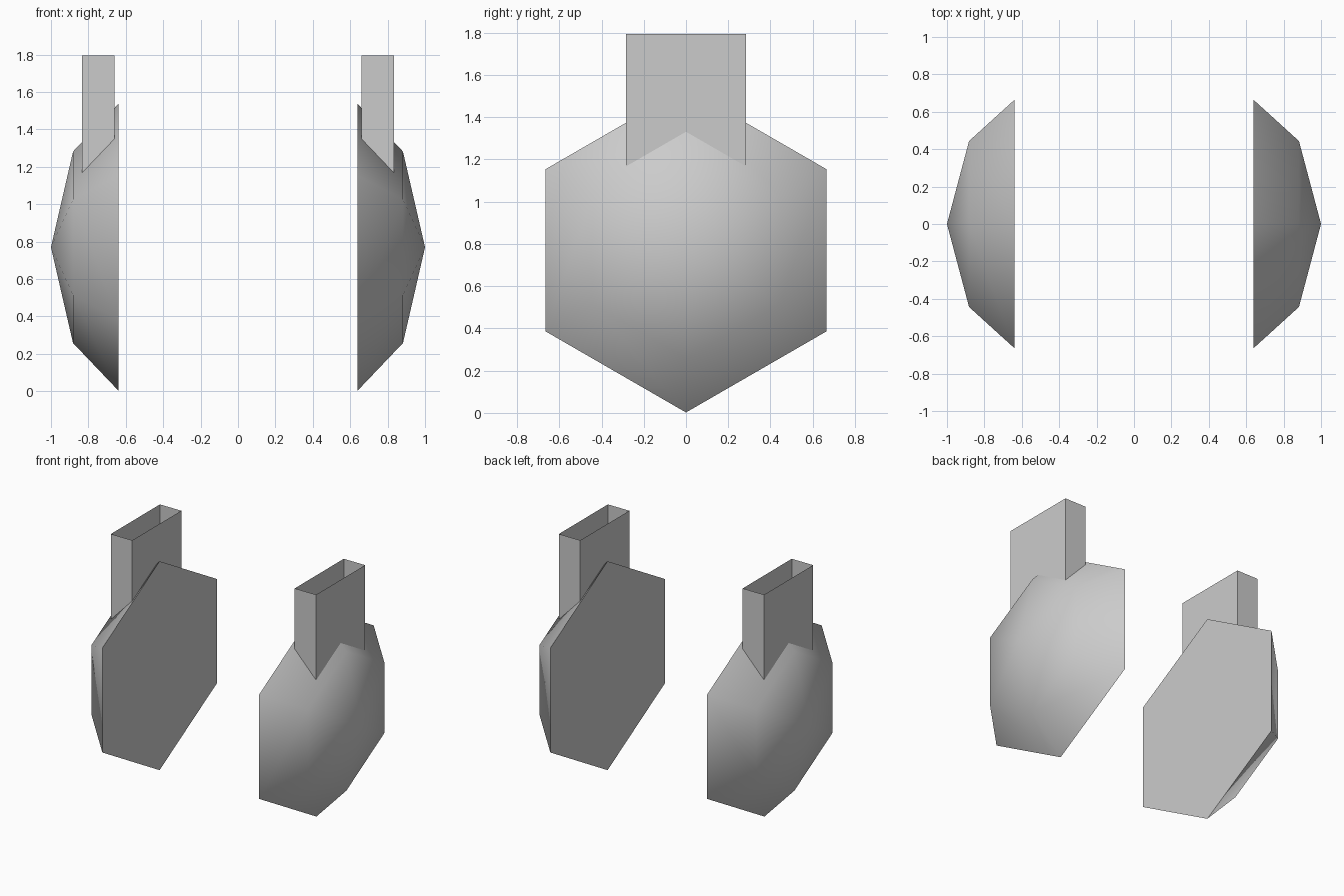
import bpy, bmesh
from math import cos, sin, pi

if "Cube" in bpy.data.objects:
    bpy.data.objects.remove(bpy.data.objects["Cube"])

ZC = 0.77  # height of the pad centre


def make_object(name, bm):
    bmesh.ops.recalc_face_normals(bm, faces=bm.faces[:])
    mesh = bpy.data.meshes.new(name)
    bm.to_mesh(mesh)
    bm.free()
    obj = bpy.data.objects.new(name, mesh)
    bpy.context.collection.objects.link(obj)
    return obj


def hexagon(bm, x, radius):
    return [bm.verts.new((x, radius * sin(i * pi / 3), ZC + radius * cos(i * pi / 3)))
            for i in range(6)]


def make_pad(name, side):
    # Six-sided dome with a flat inner face
    bm = bmesh.new()
    rim = hexagon(bm, side * 0.638, 0.768)
    ring = hexagon(bm, side * 0.882, 0.512)
    apex = bm.verts.new((side, 0, ZC))
    bm.faces.new(rim)
    for i in range(6):
        j = (i + 1) % 6
        bm.faces.new((rim[i], rim[j], ring[j], ring[i]))
        bm.faces.new((ring[i], ring[j], apex))
    obj = make_object(name, bm)
    bpy.ops.object.select_all(action='DESELECT')
    obj.select_set(True)
    bpy.context.view_layer.objects.active = obj
    bpy.ops.object.shade_smooth_by_angle(angle=pi / 3)


def make_sleeve(name, side):
    # Rectangular tube, open at the top, sunk into the pad
    bm = bmesh.new()
    bmesh.ops.create_cube(bm, size=1)
    for v in bm.verts:
        v.co.x = side * 0.748 + v.co.x * 0.174
        v.co.y *= 0.57
        v.co.z = 1.795 if v.co.z > 0 else 1.12
    bm.normal_update()
    ends = [f for f in bm.faces if abs(f.normal.z) > 0.9]
    bmesh.ops.delete(bm, geom=ends, context='FACES_ONLY')
    make_object(name, bm)


for label, side in (("right", 1), ("left", -1)):
    make_pad(label + "_pad", side)
    make_sleeve(label + "_sleeve", side)
